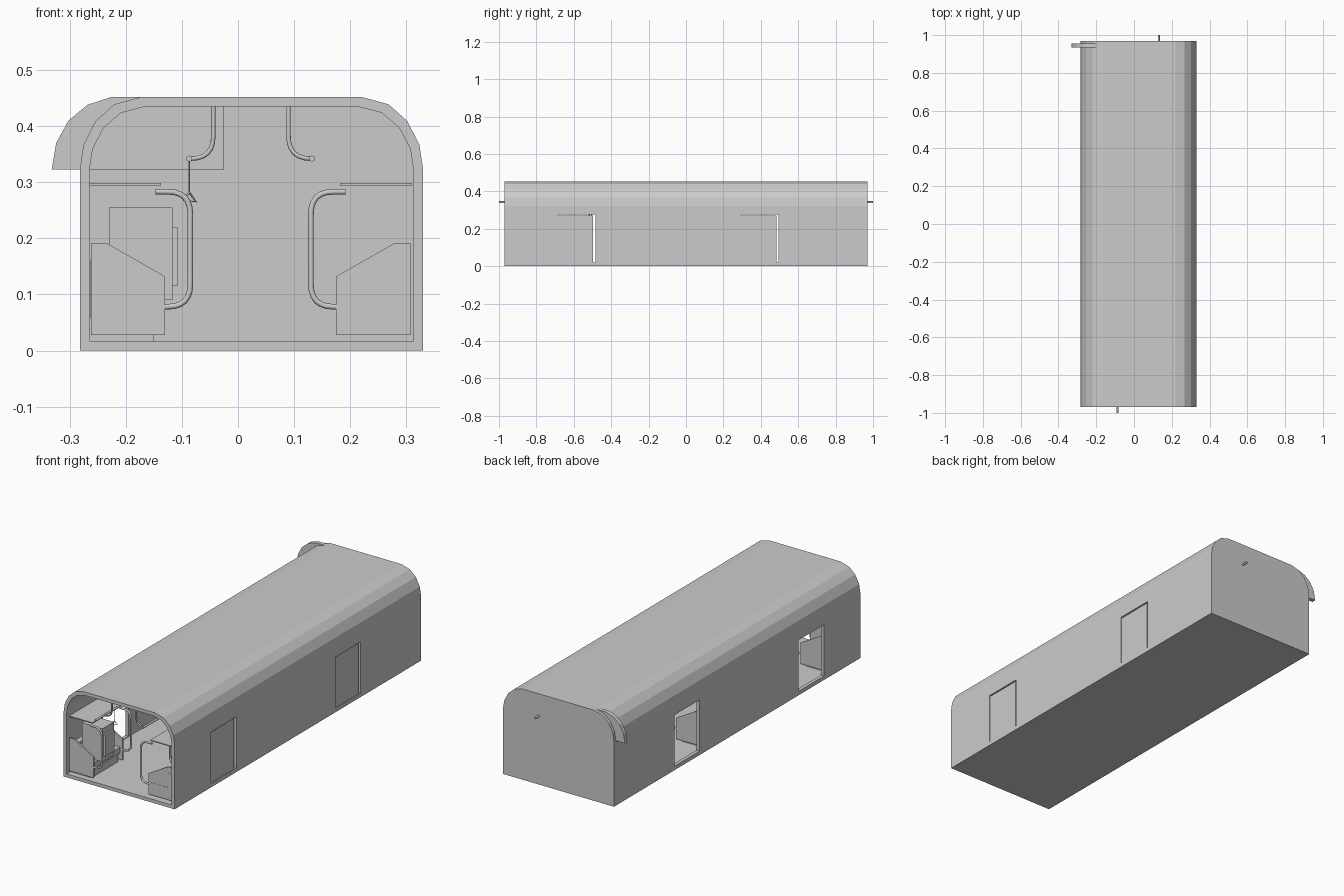
import bpy, bmesh, math
from mathutils import Vector

if "Cube" in bpy.data.objects:
    bpy.data.objects.remove(bpy.data.objects["Cube"])

CX = 0.024          # centre line of the carriage body
HALF = 0.97         # half length of the body


def prism(name, pts, y0, y1):
    """Extrude an x-z outline along y."""
    bm = bmesh.new()
    face = bm.faces.new([bm.verts.new((x, y0, z)) for x, z in pts])
    ext = bmesh.ops.extrude_face_region(bm, geom=[face])
    bmesh.ops.translate(bm, vec=(0, y1 - y0, 0),
                        verts=[v for v in ext["geom"] if isinstance(v, bmesh.types.BMVert)])
    bmesh.ops.recalc_face_normals(bm, faces=bm.faces)
    me = bpy.data.meshes.new(name)
    bm.to_mesh(me)
    bm.free()
    ob = bpy.data.objects.new(name, me)
    bpy.context.collection.objects.link(ob)
    return ob


def box(name, x0, x1, y0, y1, z0, z1):
    return prism(name, [(x0, z0), (x1, z0), (x1, z1), (x0, z1)], y0, y1)


def tube(name, pts, r):
    """Round tube through the given points."""
    cu = bpy.data.curves.new(name, 'CURVE')
    cu.dimensions = '3D'
    cu.bevel_depth = r
    cu.bevel_resolution = 2
    cu.use_fill_caps = True
    sp = cu.splines.new('POLY')
    sp.points.add(len(pts) - 1)
    for p, co in zip(sp.points, pts):
        p.co = (*co, 1)
    ob = bpy.data.objects.new(name, cu)
    bpy.context.collection.objects.link(ob)
    return ob


def rounded(pts, radius, steps=6):
    """Round the inner corners of a polyline."""
    pts = [Vector(p) for p in pts]
    out = [pts[0]]
    for a, b, c in zip(pts, pts[1:], pts[2:]):
        p, q = b + (a - b).normalized() * radius, b + (c - b).normalized() * radius
        for i in range(steps + 1):
            t = i / steps
            out.append(p * (1 - t) ** 2 + b * 2 * t * (1 - t) + q * t * t)
    return out + [pts[-1]]


def arch(w, z0, z1, rx, rz):
    """Body section: flat floor, straight sides, faceted roof corners."""
    right = [(w - rx + rx * math.cos(math.radians(a)), z1 - rz + rz * math.sin(math.radians(a)))
             for a in (0, 20, 42, 64, 90)]
    right = [(w, z0)] + right
    return [(CX + x, z) for x, z in right] + [(CX - x, z) for x, z in reversed(right)]


def cut(target, cutters):
    for c in cutters:
        m = target.modifiers.new("cut", 'BOOLEAN')
        m.object, m.solver = c, 'EXACT'
        c.hide_render = True
    dg = bpy.context.evaluated_depsgraph_get()
    me = bpy.data.meshes.new_from_object(target.evaluated_get(dg))
    target.modifiers.clear()
    target.data = me
    for c in cutters:
        bpy.data.objects.remove(c)


# Body shell, open at the front, with door openings on both sides
doors = [(-0.685, -0.485), (0.297, 0.495)]
body = prism("body_shell", arch(0.306, 0, 0.452, 0.11, 0.13), -HALF, HALF)
cutters = [prism("interior_cutter", arch(0.289, 0.017, 0.435, 0.10, 0.115), -1.1, 0.962)]
cutters += [box("door_cutter", -0.5, 0.5, a, b, 0.02, 0.275) for a, b in doors]
cut(body, cutters)

# Closed sliding doors on the right side, each leaving a narrow slit
for a, b in doors:
    box("sliding_door", 0.314, 0.326, a, b - 0.011, 0.02, 0.271)

# Rounded panel at the rear left corner of the roof
prism("corner_panel", [(-0.332, 0.323), (-0.025, 0.323), (-0.025, 0.45), (-0.225, 0.452),
                       (-0.268, 0.438), (-0.302, 0.41), (-0.324, 0.37)], 0.935, 0.955)

# Seat rows, end panels, shelves and grab poles, mirrored left and right
seat = [(0.188, 0.06), (0.308, 0.06), (0.308, 0.162), (0.28, 0.162), (0.28, 0.09), (0.188, 0.09)]
panel = [(0.175, 0.028), (0.307, 0.028), (0.307, 0.192), (0.28, 0.192), (0.175, 0.132)]
pole = [(0.192, 0.283), (0.13, 0.283), (0.13, 0.078), (0.175, 0.078)]
rows = [(-0.95, -0.72), (-0.26, 0.26), (0.72, 0.95)]
for side, s in (("right", 1), ("left", -1)):
    def m(pts):
        return [(x if s > 0 else 2 * 0.0225 - x, z) for x, z in pts]
    for y0, y1 in rows:
        prism(side + "_seat", m(seat), y0 + (-0.005 if s > 0 else 0.004), y1 - 0.004)
        prism(side + "_luggage_shelf", m([(0.182, 0.294), (0.31, 0.294), (0.31, 0.299), (0.182, 0.299)]), y0, y1)
        if s < 0:
            box("heater_box", -0.265, -0.15, y0 + 0.01, y1 - 0.01, 0.017, 0.06)
        for y in (y0, y1):
            prism(side + "_seat_end_panel", m(panel), y - 0.004, y + 0.004)
            path = rounded([(x, y, z) for x, z in m(pole)], 0.04)
            tube(side + "_grab_pole", path, 0.005)

# Overhead rails with curved hangers from the ceiling
for name, x, top, y0, y1 in (("left", -0.087, -0.044, -1.0, 0.94), ("right", 0.132, 0.09, -0.94, 1.0)):
    tube(name + "_overhead_rail", [(x, y0, 0.342), (x, y1, 0.342)], 0.0055)
    for y in (-0.93, -0.49, 0, 0.49, 0.93):
        tube(name + "_rail_hanger",
             rounded([(x, y, 0.342), (top, y, 0.342), (top, y, 0.437)], 0.04), 0.004)

# Hanging hand straps on the left rail
for i in range(6):
    y = -0.85 + i * 0.34
    tube("strap", [(-0.087, y, 0.342), (-0.087, y, 0.28)], 0.0012)
    grip = [(-0.087, y, 0.282), (-0.096, y - 0.012, 0.268), (-0.075, y + 0.012, 0.265)]
    tube("strap_handle", grip + grip[:1], 0.002)

# Backpack standing on the front left seat
box("backpack", -0.23, -0.117, -0.90, -0.81, 0.09, 0.255)
box("backpack_pocket", -0.117, -0.108, -0.89, -0.82, 0.115, 0.22)

# Smooth tubes
for ob in bpy.context.collection.objects:
    if ob.type == 'CURVE':
        for sp in ob.data.splines:
            sp.use_smooth = True
